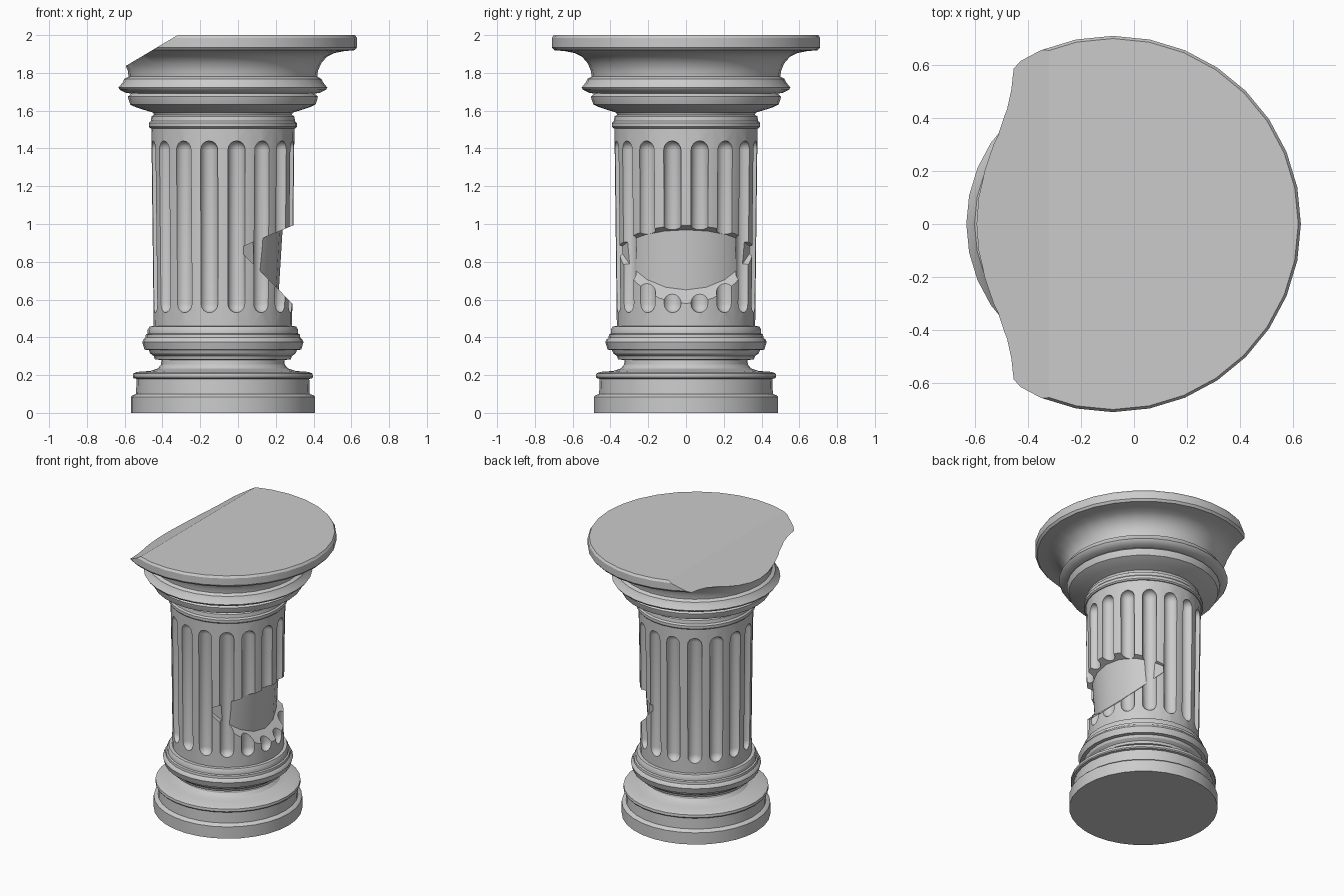
import bpy, bmesh
from math import sin, cos, pi, radians

if "Cube" in bpy.data.objects:
    bpy.data.objects.remove(bpy.data.objects["Cube"])

CX = -0.08   # column axis
SIDES = 32


def make(name, bm):
    bmesh.ops.remove_doubles(bm, verts=bm.verts, dist=1e-5)
    bmesh.ops.recalc_face_normals(bm, faces=bm.faces)
    me = bpy.data.meshes.new(name)
    bm.to_mesh(me)
    bm.free()
    ob = bpy.data.objects.new(name, me)
    bpy.context.collection.objects.link(ob)
    return ob


def lathe(bm, profile, cx=CX, cy=0, n=SIDES, sy=1.0):
    """Closed solid of revolution from (radius, z) points, capped both ends."""
    rings = [[bm.verts.new((cx + r * cos(2 * pi * i / n), cy + sy * r * sin(2 * pi * i / n), z))
              for i in range(n)] for r, z in profile]
    for a, b in zip(rings, rings[1:]):
        for i in range(n):
            j = (i + 1) % n
            bm.faces.new((a[i], a[j], b[j], b[i]))
    bm.faces.new(rings[0][::-1])
    bm.faces.new(rings[-1])


def turned(name, profile, **kw):
    bm = bmesh.new()
    lathe(bm, profile, **kw)
    return make(name, bm)


def subtract(ob, cutter, keep=False):
    m = ob.modifiers.new("cut", 'BOOLEAN')
    m.operation, m.solver, m.object = 'DIFFERENCE', 'EXACT', cutter
    bpy.context.view_layer.objects.active = ob
    bpy.ops.object.modifier_apply(modifier=m.name)
    bpy.data.objects.remove(cutter)


def smooth(ob):
    bpy.ops.object.select_all(action='DESELECT')
    ob.select_set(True)
    bpy.context.view_layer.objects.active = ob
    bpy.ops.object.shade_smooth_by_angle(angle=radians(30))


# Base: plinth, scotia and torus
base = turned("base", [
    (.487, 0), (.487, .085), (.48, .093), (.46, .1), (.457, .18), (.472, .183), (.477, .19),
    (.475, .208), (.455, .217), (.385, .222), (.345, .235), (.328, .255), (.325, .28),
    (.36, .283), (.365, .3), (.385, .315), (.392, .332), (.415, .335), (.427, .375),
    (.42, .39), (.41, .398), (.408, .415), (.398, .42), (.398, .44), (.388, .458), (.36, .46)])

# Capital: collar, mouldings, cove and abacus
capital = turned("capital", [
    (.36, 1.505), (.385, 1.507), (.392, 1.515), (.392, 1.535), (.382, 1.545), (.378, 1.57),
    (.365, 1.578), (.37, 1.59), (.42, 1.605), (.465, 1.62), (.49, 1.632), (.5, 1.66),
    (.503, 1.675), (.485, 1.69), (.515, 1.695), (.545, 1.71), (.553, 1.722), (.53, 1.75),
    (.522, 1.768), (.5, 1.78), (.503, 1.81), (.52, 1.85), (.55, 1.885), (.59, 1.905),
    (.64, 1.915), (.697, 1.92), (.71, 1.935), (.71, 1.985), (.7, 2.0)])

# Broken edge of the abacus: a slanted slice
bm = bmesh.new()
bm.from_mesh(capital.data)
cut = bmesh.ops.bisect_plane(bm, geom=bm.verts[:] + bm.edges[:] + bm.faces[:],
                             plane_co=(-.32, 0, 2), plane_no=(-.17, 0, .285), clear_outer=True)
bmesh.ops.holes_fill(bm, edges=[e for e in bm.edges if e.is_boundary])
bm.to_mesh(capital.data)
bm.free()

# Fluted shaft
shaft = turned("shaft", [(.366, .44), (.379, 1.52)])
R, LO, HI = .047, .53, 1.44
arc = [radians(a) for a in (88, 67, 45, 22, 0)]
capsule = [(R * cos(a), LO + R - R * sin(a)) for a in arc]
capsule += [(r, LO + HI - z) for r, z in reversed(capsule)]
bm = bmesh.new()
for k in range(16):
    a = 2 * pi * (k + .5) / 16
    lathe(bm, capsule, CX + .373 * cos(a), .373 * sin(a), 16)
subtract(shaft, make("flute_cutter", bm))

# Chip in the side: a wedge that leaves a faceted core standing
bm = bmesh.new()
tri = [(0, .87), (.5, .62 - .255), (.5, 1.08)]
rows = [[bm.verts.new((x, y, z)) for x, z in tri] for y in (-.6, .6)]
bm.faces.new(rows[0])
bm.faces.new(rows[1][::-1])
for i in range(3):
    j = (i + 1) % 3
    bm.faces.new((rows[0][i], rows[1][i], rows[1][j], rows[0][j]))
wedge = make("chip_cutter", bm)
subtract(wedge, turned("core_cutter", [(.275, .3), (.33, 1.2)], n=20, sy=1.17))
subtract(shaft, wedge)

for ob in (base, shaft, capital):
    smooth(ob)
